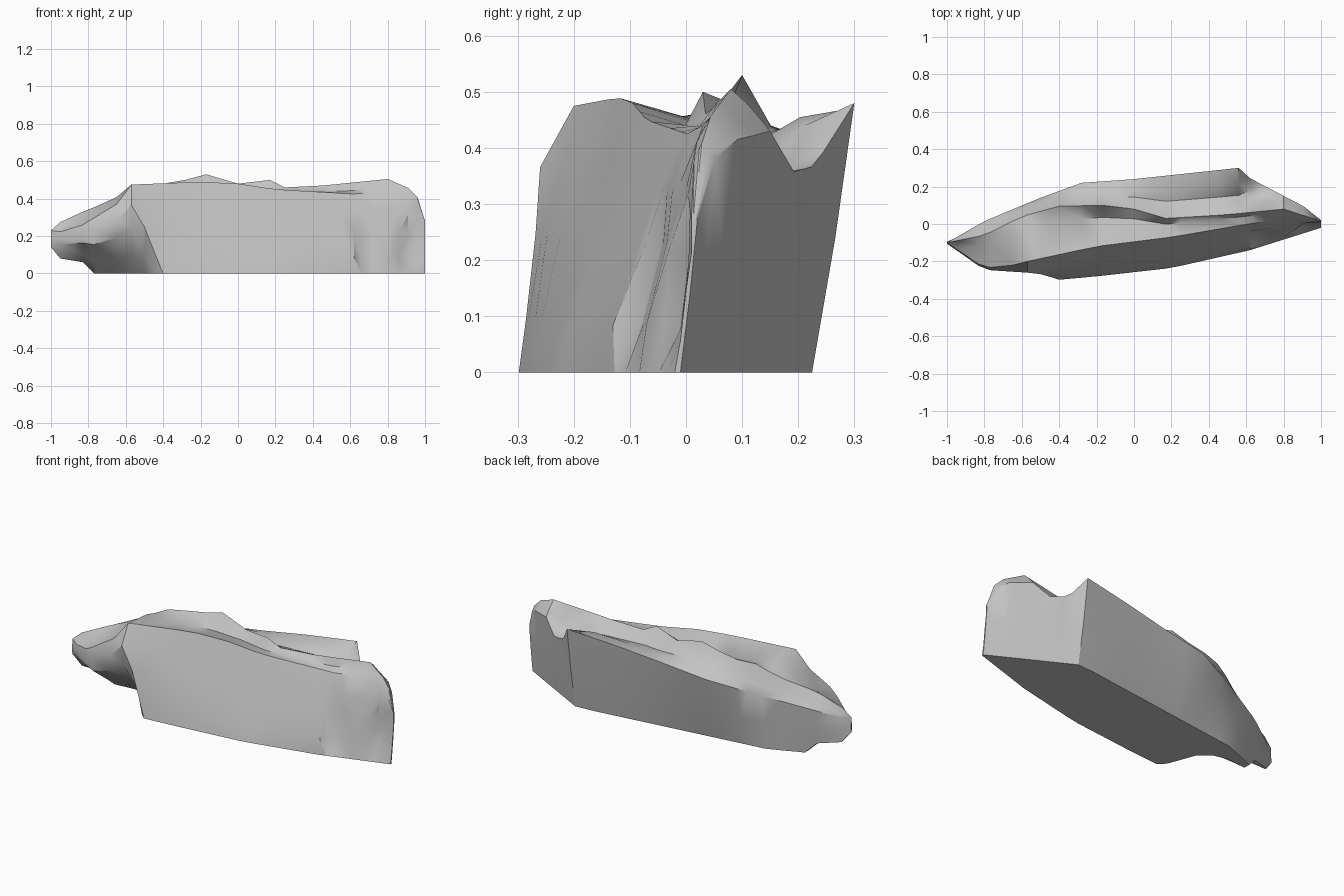
import bpy
import bmesh
import math

cube = bpy.data.objects.get("Cube")
if cube:
    bpy.data.objects.remove(cube, do_unlink=True)


def curve(*points):
    """Return a straight-segment function through (position, value) pairs."""
    def value(x):
        if x <= points[0][0]:
            return points[0][1]
        for (xa, va), (xb, vb) in zip(points, points[1:]):
            if x <= xb:
                return va + (vb - va) * (x - xa) / (xb - xa)
        return points[-1][1]
    return value


# Underside height, tilted up beneath the nose
base_z = curve((-1, .14), (-.95, .08), (-.83, .06), (-.77, 0), (1, 0))

# Broad front face: foot (undercut beneath the nose), bulge, middle, brow and rim
foot_y = curve((-1, -.1), (-.8, -.04), (-.6, -.02), (-.5, -.1), (-.44, -.26),
               (-.4, -.298), (-.2, -.28), (.2, -.235), (.62, -.14), (1, -.02))
low_y = curve((-1, -.105), (-.8, -.11), (-.6, -.12), (-.5, -.2), (-.44, -.285),
              (-.2, -.26), (.2, -.21), (.62, -.13), (.66, -.08), (.8, -.07),
              (.91, -.01), (1, -.01))
mid_y = curve((-1, -.105), (-.8, -.235), (-.57, -.245), (-.5, -.268), (-.2, -.205),
              (.2, -.15), (.62, -.075), (.66, -.045), (.86, -.03), (.91, .01), (1, 0))
brow_y = curve((-1, -.105), (-.8, -.245), (-.65, -.255), (-.57, -.26), (-.5, -.235),
               (-.2, -.16), (.2, -.11), (.62, -.04), (.86, .0), (1, .01))
rim_y = curve((-1, -.1), (-.8, -.235), (-.65, -.22), (-.57, -.2), (-.2, -.12),
              (.2, -.07), (.55, -.01), (.8, .03), (1, .01))
rim_z = curve((-1, .21), (-.96, .22), (-.83, .26), (-.65, .37), (-.57, .475),
              (-.2, .49), (0, .48), (.2, .45), (.62, .425), (.8, .44),
              (.95, .4), (1, .28))

# Jagged crest, with a shelf in front and a trough and ledge behind
shelf_z = curve((-1, .23), (-.8, .31), (-.57, .46), (-.4, .45), (-.2, .445),
                (.2, .44), (.6, .44), (.8, .48), (.95, .43), (1, .28))
crest_y = curve((-1, -.1), (-.8, -.06), (-.6, .04), (-.4, .095), (-.17, .1),
                (0, .08), (.17, .03), (.5, .05), (.8, .08), (1, .015))
crest_z = curve((-1, .23), (-.96, .27), (-.83, .33), (-.6, .42), (-.52, .47),
                (-.34, .485), (-.17, .53), (0, .48), (.17, .5), (.25, .46),
                (.45, .47), (.8, .505), (.95, .44), (1, .28))
trough_z = curve((-1, .23), (-.8, .31), (-.5, .41), (-.17, .44), (.1, .42),
                 (.45, .42), (.6, .37), (.7, .39), (.8, .48), (.95, .43), (1, .28))
ledge_z = curve((-1, .225), (-.8, .29), (-.5, .38), (-.17, .425), (.1, .43),
                (.45, .455), (.55, .455), (.62, .36), (.7, .35), (.8, .46),
                (.95, .42), (1, .28))

# Back wall: rim with a corner peak and a notch, then the foot
back_y = curve((-1, -.1), (-.8, .015), (-.5, .14), (-.28, .22), (0, .24),
               (.56, .3), (.62, .245), (.8, .15), (.9, .1), (1, .02))
back_z = curve((-1, .21), (-.8, .27), (-.5, .335), (-.28, .38), (0, .415),
               (.3, .455), (.56, .48), (.61, .4), (.7, .34), (.8, .43),
               (.95, .41), (1, .27))
heel_y = curve((-1, -.095), (-.58, .08), (.55, .23), (1, -.01))


def section(x):
    """Closed outline of the rock at one position along its length."""
    floor, top, rear = base_z(x), rim_z(x), back_z(x)
    rim, crest, back = rim_y(x), crest_y(x), back_y(x)

    def rise(share):
        return floor + (top - floor) * share

    return [(foot_y(x), floor), (low_y(x), rise(.2)), (mid_y(x), rise(.52)),
            (brow_y(x), rise(.77)), (rim, top),
            (rim + (crest - rim) * .7, shelf_z(x)),
            (crest, crest_z(x)),
            (crest + (back - crest) * .4, trough_z(x)),
            (crest + (back - crest) * .65, ledge_z(x)),
            (back, rear),
            (heel_y(x) * .45 + back * .55, floor + (rear - floor) * .5),
            (heel_y(x), floor)]


# Skin the outlines into one solid
stations = (-1, -.95, -.83, -.77, -.65, -.57, -.5, -.44, -.4, -.28, -.17, 0, .1,
            .17, .25, .45, .56, .62, .66, .72, .8, .86, .91, .96, 1)
bm = bmesh.new()
rings = [[bm.verts.new((x, y, z)) for y, z in section(x)] for x in stations]
for ring, following in zip(rings, rings[1:]):
    for i in range(len(ring)):
        j = (i + 1) % len(ring)
        bm.faces.new((ring[i], ring[j], following[j], following[i]))
bm.faces.new(rings[0])
bm.faces.new(rings[-1])
bmesh.ops.recalc_face_normals(bm, faces=bm.faces)
bmesh.ops.triangulate(bm, faces=bm.faces)
mesh = bpy.data.meshes.new("rock")
bm.to_mesh(mesh)
bm.free()
rock = bpy.data.objects.new("rock", mesh)
bpy.context.collection.objects.link(rock)

# Stone colour
stone = bpy.data.materials.new("grey stone")
stone.use_nodes = True
colour = (.55, .55, .55, 1)
stone.diffuse_color = colour
stone.node_tree.nodes["Principled BSDF"].inputs["Base Color"].default_value = colour
mesh.materials.append(stone)

# Soft facets with crisp breaks
bpy.ops.object.select_all(action="DESELECT")
rock.select_set(True)
bpy.context.view_layer.objects.active = rock
bpy.ops.object.shade_smooth_by_angle(angle=math.radians(35))
